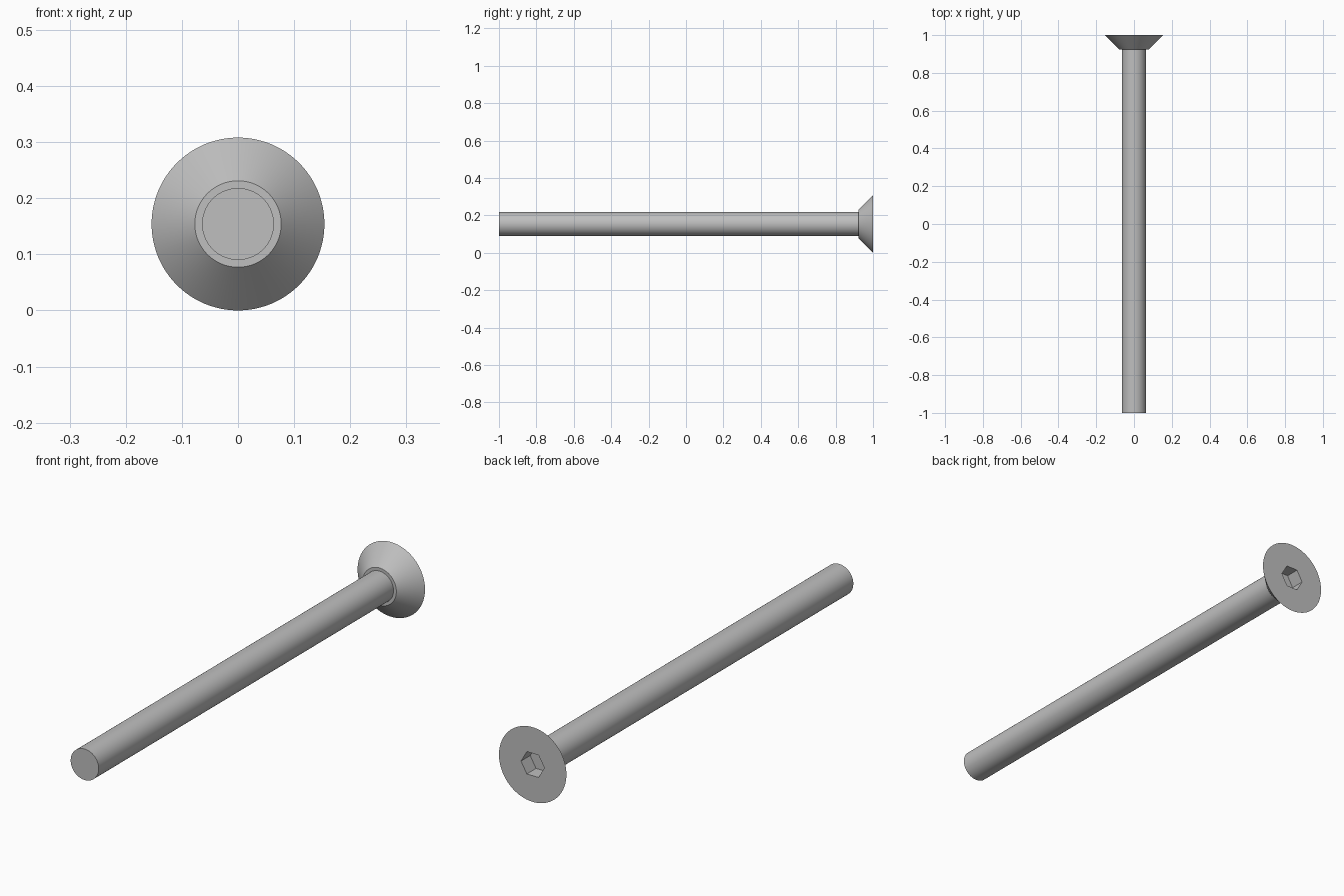
import bpy
import bmesh
from math import cos, sin, pi, radians

if "Cube" in bpy.data.objects:
    bpy.data.objects.remove(bpy.data.objects["Cube"], do_unlink=True)

SEGMENTS = 96
HEAD_R = 0.154        # outer head radius, also the height of the axis
NECK_R = 0.077
SHAFT_R = 0.064
SOCKET_R = 0.0533     # corner radius of the hexagon
HEAD_Y = 0.923        # underside of the head
FLOOR_Y = 0.94        # bottom of the socket

steel = bpy.data.materials.new("grey_steel")
steel.use_nodes = True
colour = (0.52, 0.52, 0.52, 1)
steel.diffuse_color = colour
steel.node_tree.nodes["Principled BSDF"].inputs["Base Color"].default_value = colour


def round_ring(radius, angle):
    return radius


def hex_ring(radius, angle):
    return radius * cos(pi / 6) / cos(angle % (pi / 3) - pi / 6)


def lathe(name, rings, cap_start=False, cap_end=False):
    """Skin a row of rings (y, radius, shape) along the y axis."""
    bm = bmesh.new()
    loops = []
    for y, radius, shape in rings:
        loop = []
        for i in range(SEGMENTS):
            a = 2 * pi * i / SEGMENTS
            r = shape(radius, a + 1e-9)
            loop.append(bm.verts.new((r * cos(a), y, HEAD_R + r * sin(a))))
        loops.append(loop)
    for a, b in zip(loops, loops[1:]):
        for i in range(SEGMENTS):
            j = (i + 1) % SEGMENTS
            bm.faces.new((a[i], b[i], b[j], a[j]))
    if cap_start:
        bm.faces.new(loops[0])
    if cap_end:
        bm.faces.new(loops[-1][::-1])
    mesh = bpy.data.meshes.new(name)
    bm.to_mesh(mesh)
    bm.free()
    mesh.materials.append(steel)
    obj = bpy.data.objects.new(name, mesh)
    bpy.context.collection.objects.link(obj)
    bpy.ops.object.select_all(action="DESELECT")
    obj.select_set(True)
    bpy.context.view_layer.objects.active = obj
    bpy.ops.object.shade_smooth_by_angle(angle=radians(30))
    return obj


# Plain cylindrical shaft, closed at the tip
lathe("shaft", [(-1, SHAFT_R, round_ring), (HEAD_Y, SHAFT_R, round_ring)],
      cap_start=True)

# Countersunk head: collar, cone, flat face, hexagonal socket and its floor
lathe("countersunk_head", [
    (HEAD_Y, SHAFT_R, round_ring),
    (HEAD_Y, NECK_R, round_ring),
    (1, HEAD_R, round_ring),
    (1, SOCKET_R, hex_ring),
    (FLOOR_Y, SOCKET_R, hex_ring),
], cap_end=True)
